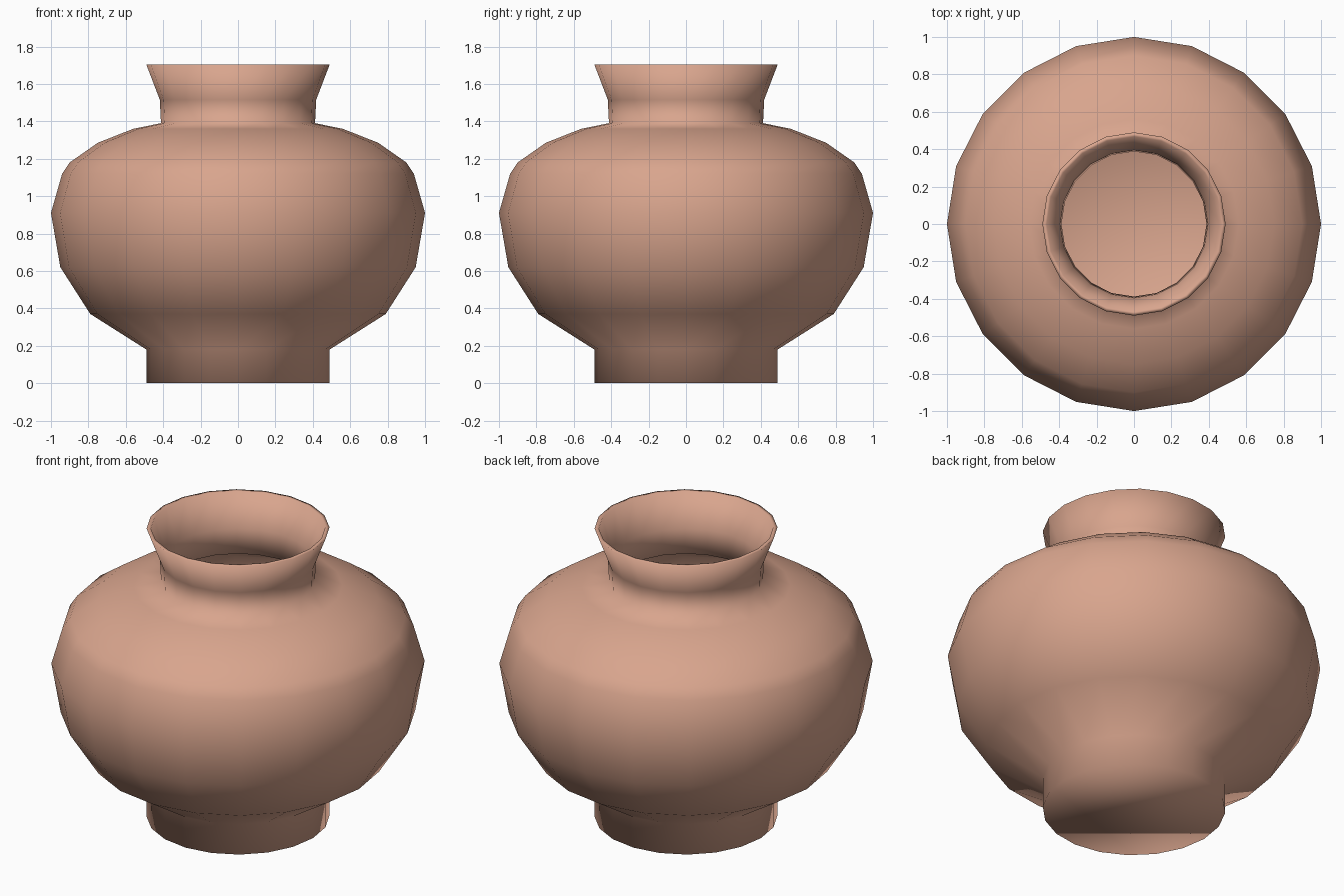
import bpy
import bmesh
import math

if "Cube" in bpy.data.objects:
    bpy.data.objects.remove(bpy.data.objects["Cube"])

SIDES = 20

# Half-profile (radius, height): outer wall from foot to rim, then inner wall down
OUTER = [(0.49, 0.0), (0.49, 0.18), (0.79, 0.37), (0.95, 0.62), (1.0, 0.91),
         (0.94, 1.12), (0.90, 1.18), (0.75, 1.285), (0.56, 1.36),
         (0.412, 1.39), (0.418, 1.515), (0.49, 1.703)]
INNER = [(0.467, 1.703), (0.395, 1.515), (0.388, 1.37), (0.55, 1.335),
         (0.735, 1.26), (0.88, 1.16), (0.915, 1.11), (0.97, 0.91),
         (0.92, 0.63), (0.77, 0.395), (0.46, 0.20)]


def make_ring(bm, radius, height):
    return [bm.verts.new((radius * math.cos(2 * math.pi * i / SIDES),
                          radius * math.sin(2 * math.pi * i / SIDES), height))
            for i in range(SIDES)]


clay = bpy.data.materials.new("terracotta clay")
clay.diffuse_color = (0.69, 0.375, 0.268, 1.0)
clay.use_nodes = True
clay.node_tree.nodes["Principled BSDF"].inputs["Base Color"].default_value = clay.diffuse_color

# Turned vase body
bm = bmesh.new()
rings = [make_ring(bm, r, z) for r, z in OUTER + INNER]
for lower, upper in zip(rings, rings[1:]):
    for i in range(SIDES):
        j = (i + 1) % SIDES
        bm.faces.new((lower[i], lower[j], upper[j], upper[i]))

# Flat underside, and inside floor dished to a centre point
bm.faces.new(list(reversed(rings[0])))
centre = bm.verts.new((0, 0, 0.16))
for i in range(SIDES):
    bm.faces.new((rings[-1][i], rings[-1][(i + 1) % SIDES], centre))

# Smooth shading throughout
bmesh.ops.recalc_face_normals(bm, faces=bm.faces)
for face in bm.faces:
    face.smooth = True

mesh = bpy.data.meshes.new("vase")
bm.to_mesh(mesh)
bm.free()
mesh.materials.append(clay)
vase = bpy.data.objects.new("vase", mesh)
bpy.context.collection.objects.link(vase)
